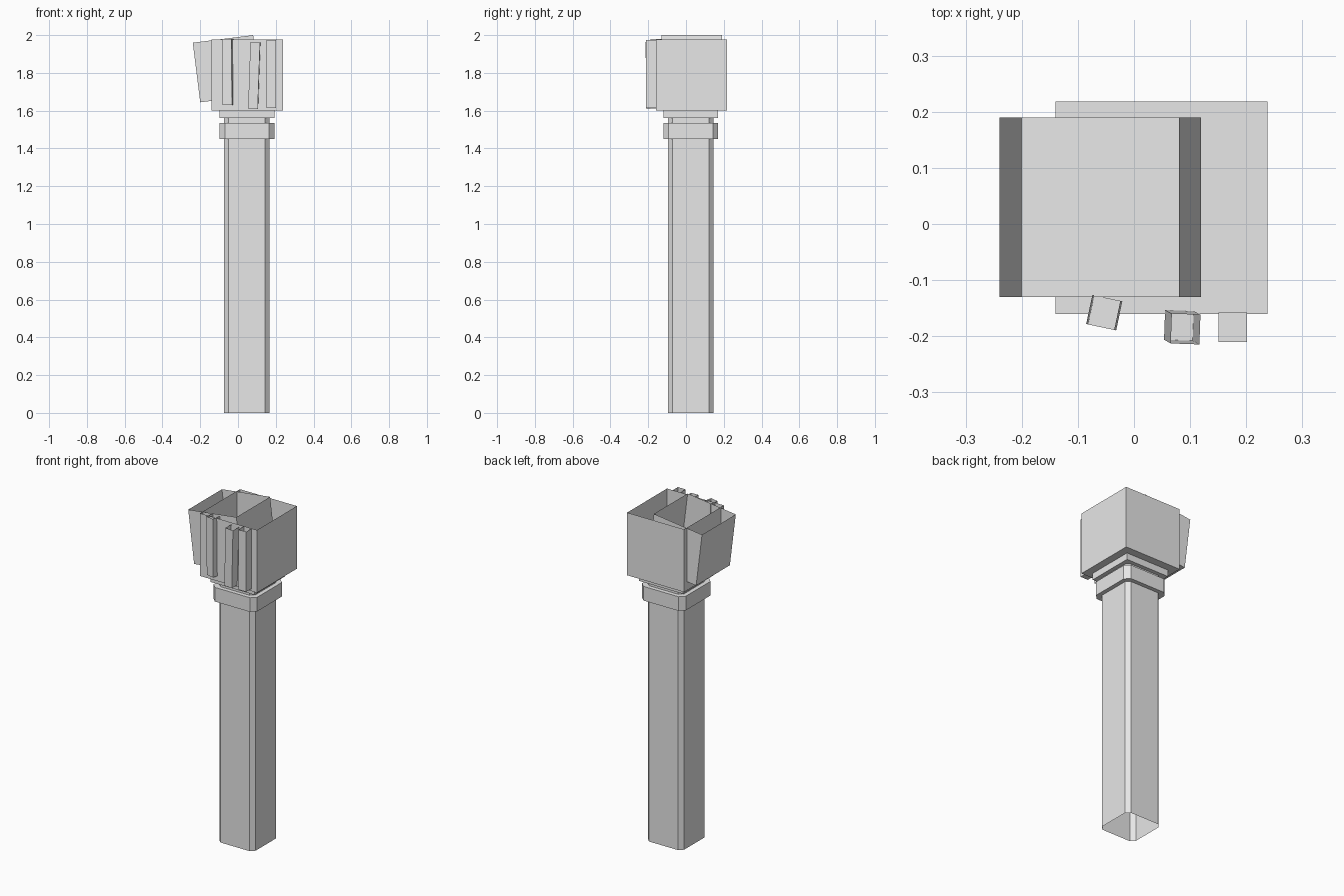
import bpy
import bmesh
from math import radians

cube = bpy.data.objects.get("Cube")
if cube:
    bpy.data.objects.remove(cube, do_unlink=True)

# Single grey colour
grey = bpy.data.materials.new("plain grey")
grey.use_nodes = True
GREY = (0.8, 0.8, 0.8, 1)
grey.diffuse_color = GREY
grey.node_tree.nodes["Principled BSDF"].inputs["Base Color"].default_value = GREY


def box(name, centre, size, tilt=(0, 0, 0), chamfer=0, open_top=False, open_bottom=False):
    """Flat-faced box, optionally with chamfered uprights and open ends."""
    bm = bmesh.new()
    bmesh.ops.create_cube(bm, size=1)
    for v in bm.verts:
        v.co = [c * s for c, s in zip(v.co, size)]
    if chamfer:
        uprights = [e for e in bm.edges
                    if abs(e.verts[0].co.z - e.verts[1].co.z) > size[2] / 2]
        bmesh.ops.bevel(bm, geom=uprights, offset=chamfer, segments=1, affect='EDGES')
    bm.normal_update()
    ends = [f for f in bm.faces
            if (open_top and f.normal.z > 0.9) or (open_bottom and f.normal.z < -0.9)]
    bmesh.ops.delete(bm, geom=ends, context='FACES')
    mesh = bpy.data.meshes.new(name)
    bm.to_mesh(mesh)
    bm.free()
    mesh.materials.append(grey)
    obj = bpy.data.objects.new(name, mesh)
    obj.location = centre
    obj.rotation_euler = [radians(a) for a in tilt]
    bpy.context.collection.objects.link(obj)
    return obj


# Hollow post, its collar and the plate under the head
AX, AY = 0.047, 0.025
box("post", (AX, AY, 0.78), (0.24, 0.24, 1.56), chamfer=0.023, open_bottom=True, open_top=True)
box("collar", (AX, AY, 1.4925), (0.29, 0.29, 0.085), chamfer=0.028)
box("head_plate", (AX, AY, 1.58), (0.29, 0.29, 0.04))

# Open-topped head with a second, leaning open box pushed into it
box("head_box", (0.049, 0.029, 1.788), (0.378, 0.378, 0.376), open_top=True)
box("leaning_box", (-0.06, 0.03, 1.822), (0.322, 0.32, 0.318), (0, -7.1, 0), open_top=True)

# Slats on the front: centre, height, tilt
slats = {
    "left": ((0.176, -0.184, 1.795), 0.36, (0, 0, 0)),
    "middle": ((0.086, -0.184, 1.787), 0.352, (1, 2, -2)),
    "right": ((-0.053, -0.158, 1.805), 0.35, (0, -0.6, -12)),
}
for side, (centre, height, tilt) in slats.items():
    box("front_slat_" + side, centre, (0.051, 0.053, height), tilt, open_top=True)
